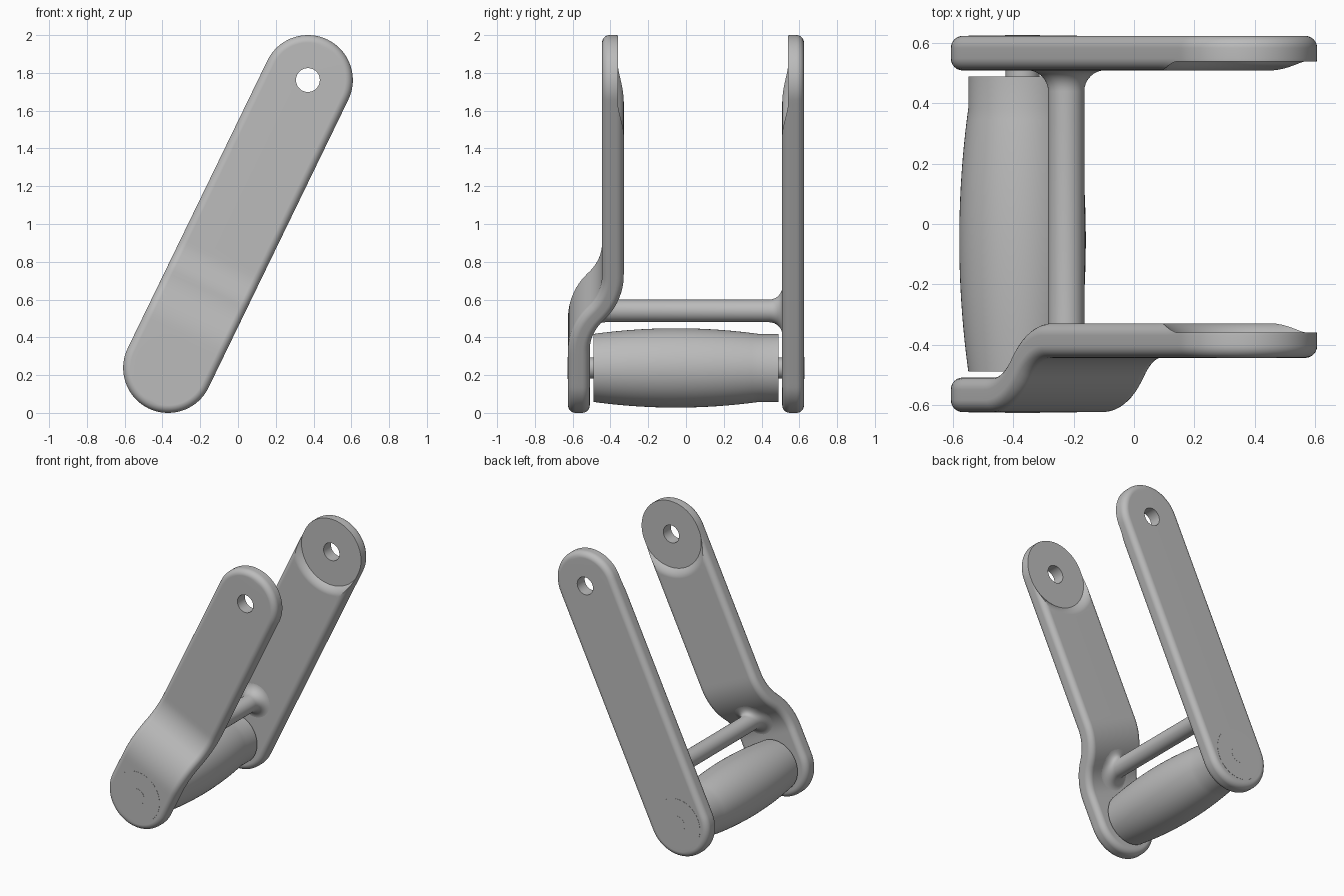
import bpy, bmesh
from math import sin, cos, tan, atan, asin, sqrt, pi, hypot

cube = bpy.data.objects.get("Cube")
if cube:
    bpy.data.objects.remove(cube, do_unlink=True)

grey = bpy.data.materials.new("plain grey")
grey.use_nodes = True
grey.diffuse_color = (0.5, 0.5, 0.5, 1)
grey.node_tree.nodes["Principled BSDF"].inputs["Base Color"].default_value = (0.5, 0.5, 0.5, 1)

# Main dimensions: lower and upper arm centres in x, z
AX, AZ, BX, BZ = -0.37, 0.238, 0.37, 1.762
LENGTH = hypot(BX - AX, BZ - AZ)
UX, UZ = (BX - AX) / LENGTH, (BZ - AZ) / LENGTH
RADIUS, HALF, FILLET = 0.238, 0.0575, 0.04
BEND_START, BEND_LEN, BEND_STEP = 0.2, 0.44, 0.18
BEND_ANGLE = 2 * atan(BEND_STEP / BEND_LEN)
BEND_R = BEND_LEN / (2 * sin(BEND_ANGLE))


def make_object(name, bm):
    bmesh.ops.recalc_face_normals(bm, faces=bm.faces)
    mesh = bpy.data.meshes.new(name)
    bm.to_mesh(mesh)
    bm.free()
    mesh.materials.append(grey)
    ob = bpy.data.objects.new(name, mesh)
    bpy.context.collection.objects.link(ob)
    return ob


def activate(ob):
    bpy.ops.object.select_all(action='DESELECT')
    ob.select_set(True)
    bpy.context.view_layer.objects.active = ob


def smooth(ob):
    activate(ob)
    bpy.ops.object.shade_smooth_by_angle(angle=0.55)


def loft(bm, rings):
    for a, b in zip(rings, rings[1:]):
        n = len(a)
        for i in range(n):
            j = (i + 1) % n
            bm.faces.new((a[i], a[j], b[j], b[i]))


def lathe(name, profile, cx, cz, n=64):
    """Turn (radius, y) points round an axis along y, with capped ends."""
    bm = bmesh.new()
    rings = [[bm.verts.new((cx + r * cos(2 * pi * i / n), y, cz + r * sin(2 * pi * i / n)))
              for i in range(n)] for r, y in profile]
    loft(bm, rings)
    bm.faces.new(rings[0])
    bm.faces.new(rings[-1])
    return make_object(name, bm)


def bend(s, w, bent):
    """Offset point w from the arm's middle line: returns (s, y)."""
    a = min(max(s - BEND_START, 0), BEND_LEN)
    if not bent:
        return s, w
    if a < BEND_LEN / 2:
        y, slope = BEND_R - sqrt(BEND_R ** 2 - a * a), asin(a / BEND_R)
    else:
        b = BEND_LEN - a
        y, slope = BEND_STEP - BEND_R + sqrt(BEND_R ** 2 - b * b), asin(b / BEND_R)
    return s - w * sin(slope), y + w * cos(slope)


def arm(name, y0, bent, inner_y, inward):
    # Stations along one edge of the rounded bar, from tip to tip
    arc, steps = 20, 70

    def half_outline(r):
        low = [(-r * cos(i * pi / 2 / arc), r * sin(i * pi / 2 / arc)) for i in range(arc)]
        side = [(LENGTH * i / steps, r) for i in range(steps)]
        top = [(LENGTH + r * sin(i * pi / 2 / arc), r * cos(i * pi / 2 / arc)) for i in range(arc)]
        return low + side + top + [(LENGTH + r, 0)]

    quarter = [i * pi / 12 for i in range(7)]
    section = [(FILLET * (1 - sin(q)), -HALF + FILLET * (1 - cos(q))) for q in quarter]
    section += [(inset, -w) for inset, w in reversed(section)]
    bm = bmesh.new()
    rings = []
    for inset, w in section:
        half = half_outline(RADIUS - inset)
        ring = []
        for s, t in half + [(s, -t) for s, t in half[-2:0:-1]]:
            s, y = bend(s, w, bent)
            ring.append(bm.verts.new((AX + s * UX - t * UZ, y0 + y, AZ + s * UZ + t * UX)))
        rings.append(ring)
    loft(bm, rings)
    # Broad faces as strips so that they follow the bend
    for ring in (rings[0], rings[-1]):
        n = len(ring)
        k = n // 2
        bm.faces.new((ring[0], ring[1], ring[-1]))
        for i in range(1, k - 1):
            bm.faces.new((ring[i], ring[i + 1], ring[n - i - 1], ring[n - i]))
        bm.faces.new((ring[k - 1], ring[k], ring[k + 1]))
    ob = make_object(name, bm)

    # Upper bolt hole and round recess with an eased rim on the inner face
    cut = [(0.063, -0.3), (0.063, -0.03)]
    cut += [(0.24 + 0.06 * i / 8, -0.03 * (1 - i / 8) ** 2) for i in range(9)]
    cut += [(0.3, 0.05)]
    cutter = lathe("recess_cutter", [(r, inner_y + inward * d) for r, d in cut], BX, BZ, 96)
    cutter.hide_render = True
    mod = ob.modifiers.new("recess", 'BOOLEAN')
    mod.operation, mod.solver, mod.object = 'DIFFERENCE', 'EXACT', cutter
    activate(ob)
    bpy.ops.object.modifier_apply(modifier=mod.name)
    bpy.data.objects.remove(cutter, do_unlink=True)
    smooth(ob)
    wn = ob.modifiers.new("even_shading", 'WEIGHTED_NORMAL')
    wn.keep_sharp = True


FRONT_Y, BACK_Y = -0.567, 0.567
arm("front_arm", FRONT_Y, True, FRONT_Y + BEND_STEP + HALF, 1)
arm("back_arm", BACK_Y, False, BACK_Y - HALF, -1)

# Barrel grip between the lower ends, with a short straight collar at the back
grip = [(0.18 + 0.03 * (1 - (2 * i / 24 - 1) ** 2), -0.49 + 0.875 * i / 24) for i in range(25)]
smooth(lathe("grip", grip + [(0.18, 0.49)], AX, AZ))
smooth(lathe("grip_pin", [(0.056, -0.55), (0.056, 0.55)], AX, AZ))

# Flush caps and pin ends on the outer faces
for label, side in (("front", -1), ("back", 1)):
    face = side * (0.567 + HALF)
    smooth(lathe(label + "_cap", [(0.18, face - side * 0.004), (0.18, face + side * 0.0015)], AX, AZ))
    smooth(lathe(label + "_pin_end", [(0.058, face), (0.058, face + side * 0.0025)], AX, AZ, 48))


# Cross bar whose flared ends follow the inner faces of the arms
def inner_front(s):
    samples = [bend(i / 100, HALF, True) for i in range(-30, 130)]
    for (s0, y0), (s1, y1) in zip(samples, samples[1:]):
        if s0 <= s <= s1:
            return FRONT_Y + y0 + (y1 - y0) * (s - s0) / (s1 - s0)
    return FRONT_Y + HALF


BAR_X, BAR_Z, BAR_R, FLARE = -0.225, 0.54, 0.06, 0.07
bm = bmesh.new()
rings = []
flare = [(BAR_R + FLARE * (1 - sin(q)), FLARE * (1 - cos(q))) for q in [i * pi / 16 for i in range(9)]]
for front, shape in ((True, flare), (False, flare[::-1])):
    for r, h in shape:
        ring = []
        for i in range(48):
            dx, dz = r * cos(i * pi / 24), r * sin(i * pi / 24)
            s = (BAR_X + dx - AX) * UX + (BAR_Z + dz - AZ) * UZ
            y = inner_front(s) + h - 0.001 if front else BACK_Y - HALF - h + 0.001
            ring.append(bm.verts.new((BAR_X + dx, y, BAR_Z + dz)))
        rings.append(ring)
loft(bm, rings)
smooth(make_object("cross_bar", bm))
